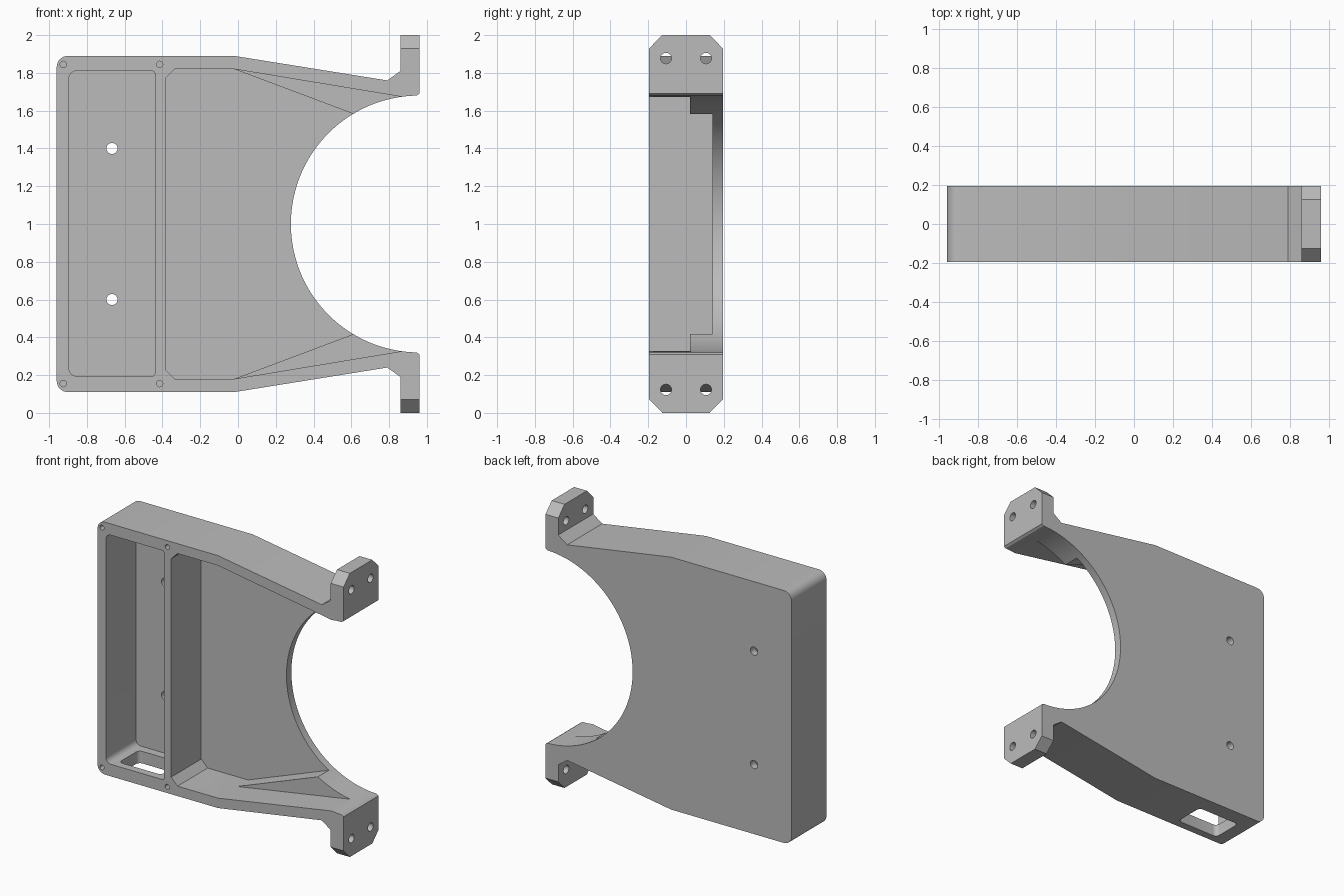
import bpy, bmesh, math
from mathutils import Vector

if "Cube" in bpy.data.objects:
    bpy.data.objects.remove(bpy.data.objects["Cube"])

MID = 1.0      # mirror height of the bracket
HALF = 0.195   # half depth
FLOOR = 0.14   # pocket floor (front side of the back plate)

grey = bpy.data.materials.new("plain grey")
grey.diffuse_color = (0.5, 0.5, 0.5, 1)
grey.use_nodes = True
grey.node_tree.nodes["Principled BSDF"].inputs["Base Color"].default_value = grey.diffuse_color


def prism(name, pts, a, b, axis):
    """Extrude a 2D polygon from a to b along an axis."""
    place = {'x': lambda p, t: (t, p[0], p[1]),
             'y': lambda p, t: (p[0], t, p[1]),
             'z': lambda p, t: (p[0], p[1], t)}[axis]
    bm = bmesh.new()
    lo = [bm.verts.new(place(p, a)) for p in pts]
    hi = [bm.verts.new(place(p, b)) for p in pts]
    bm.faces.new(lo)
    bm.faces.new(hi)
    for i in range(len(pts)):
        j = (i + 1) % len(pts)
        bm.faces.new((lo[i], lo[j], hi[j], hi[i]))
    bmesh.ops.recalc_face_normals(bm, faces=bm.faces)
    me = bpy.data.meshes.new(name)
    bm.to_mesh(me)
    bm.free()
    me.materials.append(grey)
    ob = bpy.data.objects.new(name, me)
    bpy.context.collection.objects.link(ob)
    return ob


def arc(cx, cz, r, a0, a1, n):
    return [(cx + r * math.cos(math.radians(a0 + (a1 - a0) * i / n)),
             cz + r * math.sin(math.radians(a0 + (a1 - a0) * i / n)))
            for i in range(n + 1)]


def circle(cx, cz, r, n=24):
    return arc(cx, cz, r, 0, 360, n)[:-1]


def rounded(x0, x1, z0, z1, rl, rr):
    """Rectangle with separate corner radii on its left and right."""
    return (arc(x1 - rr, z1 - rr, rr, 0, 90, 6) + arc(x0 + rl, z1 - rl, rl, 90, 180, 6)
            + arc(x0 + rl, z0 + rl, rl, 180, 270, 6) + arc(x1 - rr, z0 + rr, rr, 270, 360, 6))


def mirrored(top):
    """Close an upper half outline with its reflection about the mid height."""
    return ([(x, MID + z) for x, z in top]
            + [(x, MID - z) for x, z in reversed(top)])


# Bracket body: rounded left end, tapered arms, lugs and round cut-out
outer = arc(-0.90, 0.83, 0.06, 180, 90, 8)
outer += [(-0.02, 0.89), (0.79, 0.76), (0.86, 0.81), (0.86, 1.0), (0.96, 1.0), (0.96, 0.69)]
bite = arc(0.96, 0, 0.68, 91.3, 180, 40)
outline = mirrored(outer + bite[:-1])
n = len(outer + bite[:-1])
outline.insert(n, (0.28, MID))
body = prism("bracket_body", outline, -HALF, HALF, 'y')

cutters = []


def cut(pts, a, b, axis):
    cutters.append(prism("cutter", pts, a, b, axis))


# Left pocket
cut(rounded(-0.895, -0.44, 0.195, 1.81, 0.04, 0.015), -0.3, FLOOR, 'y')
# Right pocket, open to the round cut-out
cut(mirrored([(-0.385, 0.77), (-0.335, 0.82), (-0.02, 0.82), (0.60, 0.587), (0.68, 0.557)]),
    -0.31, FLOOR, 'y')
# Cable slot in the bottom wall
cut(rounded(-0.83, -0.50, -0.14, 0.08, 0.03, 0.03), 0.05, 0.3, 'z')

for s in (1, -1):
    # Shallow step that leaves a raised triangular gusset in each arm
    cut([(x, MID + s * z) for x, z in
         [(-0.02, 0.82), (0.90, 0.668), (0.66, 0.45), (0.25, 0.60)]], -0.32, 0.02, 'y')
    # Back plate holes and front screw holes
    cut(circle(-0.667, MID + s * 0.40, 0.029), 0.05, 0.3, 'y')
    for x in (-0.925, -0.415):
        cut(circle(x, MID + s * 0.845, 0.017, 16), -0.3, -0.03, 'y')
    for t in (1, -1):
        # Lug bolt holes and lug corner chamfers
        cut(circle(t * 0.106, MID + s * 0.877, 0.029), 0.82, 1.0, 'x')
        cut([(t * 0.20, MID + s * 0.925), (t * 0.12, MID + s * 1.005),
             (t * 0.25, MID + s * 1.005)], 0.8, 1.0, 'x')

# Apply every cut and remove the cutters
bpy.context.view_layer.objects.active = body
body.select_set(True)
for c in cutters:
    m = body.modifiers.new("cut", 'BOOLEAN')
    m.operation = 'DIFFERENCE'
    m.solver = 'EXACT'
    m.object = c
    bpy.ops.object.modifier_apply(modifier=m.name)
    bpy.data.objects.remove(c, do_unlink=True)

bpy.ops.object.select_all(action='DESELECT')
body.select_set(True)
bpy.ops.object.shade_smooth_by_angle(angle=math.radians(30))
